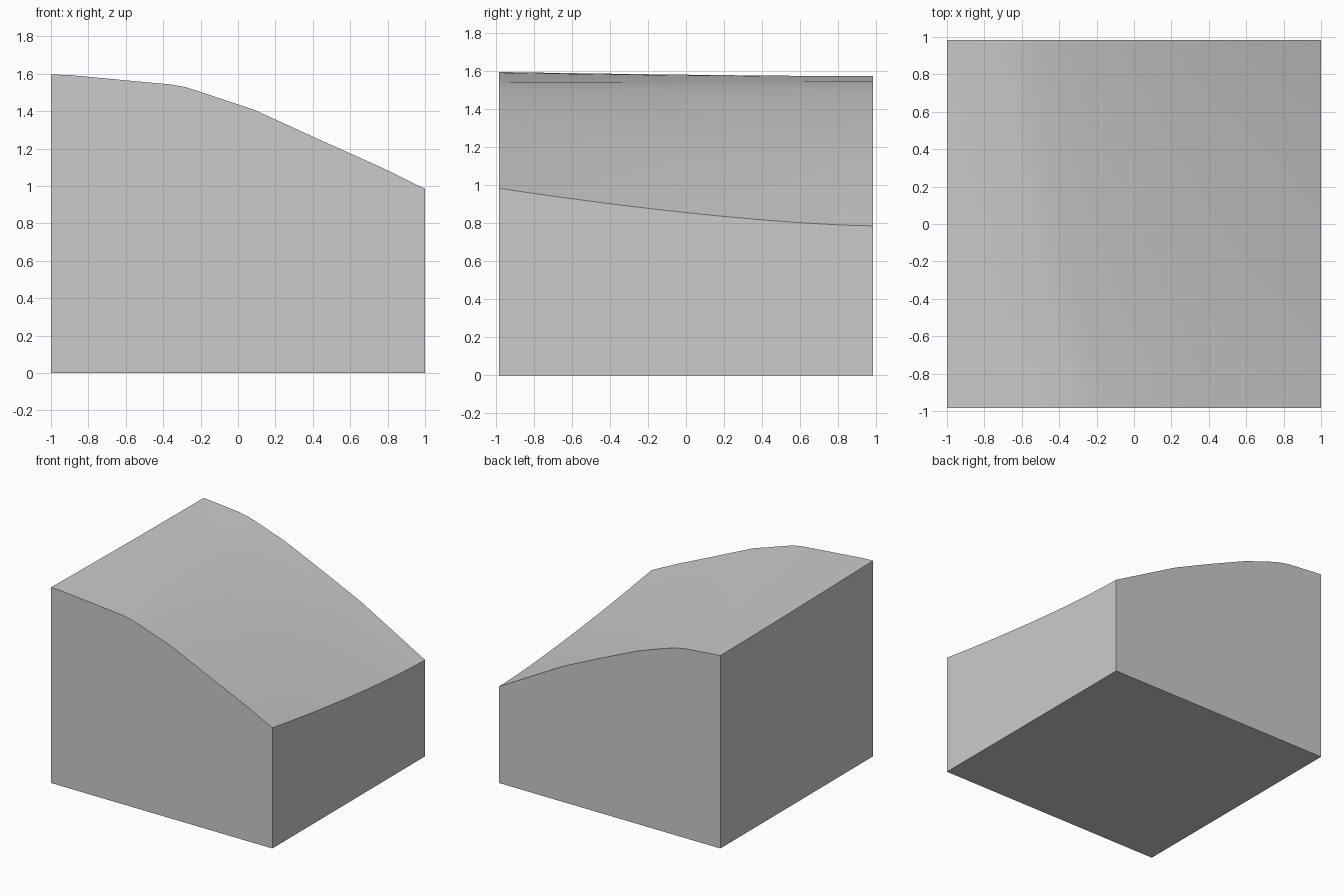
import bpy, bmesh, math

cube = bpy.data.objects.get("Cube")
if cube:
    bpy.data.objects.remove(cube, do_unlink=True)

DEPTH = 0.985   # half depth
ROWS = 14

# Matching (x, height) points along the front and back edges of the slope
FRONT = [(-1, 1.597), (-.9, 1.593), (-.36, 1.543), (-.28, 1.529), (-.2, 1.503),
         (.09, 1.406), (.44, 1.246), (.77, 1.098), (1, .985)]
BACK = [(-1, 1.575), (-.95, 1.571), (-.68, 1.546), (-.59, 1.527), (-.5, 1.5),
        (-.26, 1.416), (.08, 1.265), (.42, 1.108), (1, .787)]


def slope_point(col, row):
    s = row / ROWS
    t = 1 - (1 - s) ** 1.5          # eased blend from front to back
    (xf, zf), (xb, zb) = FRONT[col], BACK[col]
    return xf + (xb - xf) * t, DEPTH * (2 * s - 1), zf + (zb - zf) * t


# Sloping top surface
bm = bmesh.new()
cols = len(FRONT)
grid = [[bm.verts.new(slope_point(c, r)) for c in range(cols)] for r in range(ROWS + 1)]
for r in range(ROWS):
    for c in range(cols - 1):
        bm.faces.new((grid[r][c], grid[r][c + 1], grid[r + 1][c + 1], grid[r + 1][c]))

# Four flat walls dropped from the rim, then the base
corners = {}
for x in (-1, 1):
    for y in (-DEPTH, DEPTH):
        corners[x, y] = bm.verts.new((x, y, 0))
rims = [(grid[0], -1, -DEPTH, 1, -DEPTH),
        ([row[-1] for row in grid], 1, -DEPTH, 1, DEPTH),
        (grid[-1][::-1], 1, DEPTH, -1, DEPTH),
        ([row[0] for row in grid][::-1], -1, DEPTH, -1, -DEPTH)]
for rim, xa, ya, xb, yb in rims:
    bm.faces.new([corners[xa, ya], corners[xb, yb]] + rim[::-1])
bm.faces.new([corners[k] for k in ((-1, -DEPTH), (-1, DEPTH), (1, DEPTH), (1, -DEPTH))])
bmesh.ops.recalc_face_normals(bm, faces=bm.faces)

mesh = bpy.data.meshes.new("terrain_block")
bm.to_mesh(mesh)
bm.free()
block = bpy.data.objects.new("terrain_block", mesh)
bpy.context.collection.objects.link(block)

# Plain grey material
grey = bpy.data.materials.new("plain_grey")
grey.use_nodes = True
colour = (0.6, 0.6, 0.6, 1)
grey.diffuse_color = colour
grey.node_tree.nodes["Principled BSDF"].inputs["Base Color"].default_value = colour
mesh.materials.append(grey)

# Smooth slope with crisp rim
bpy.ops.object.select_all(action="DESELECT")
block.select_set(True)
bpy.context.view_layer.objects.active = block
bpy.ops.object.shade_smooth_by_angle(angle=math.radians(25))
